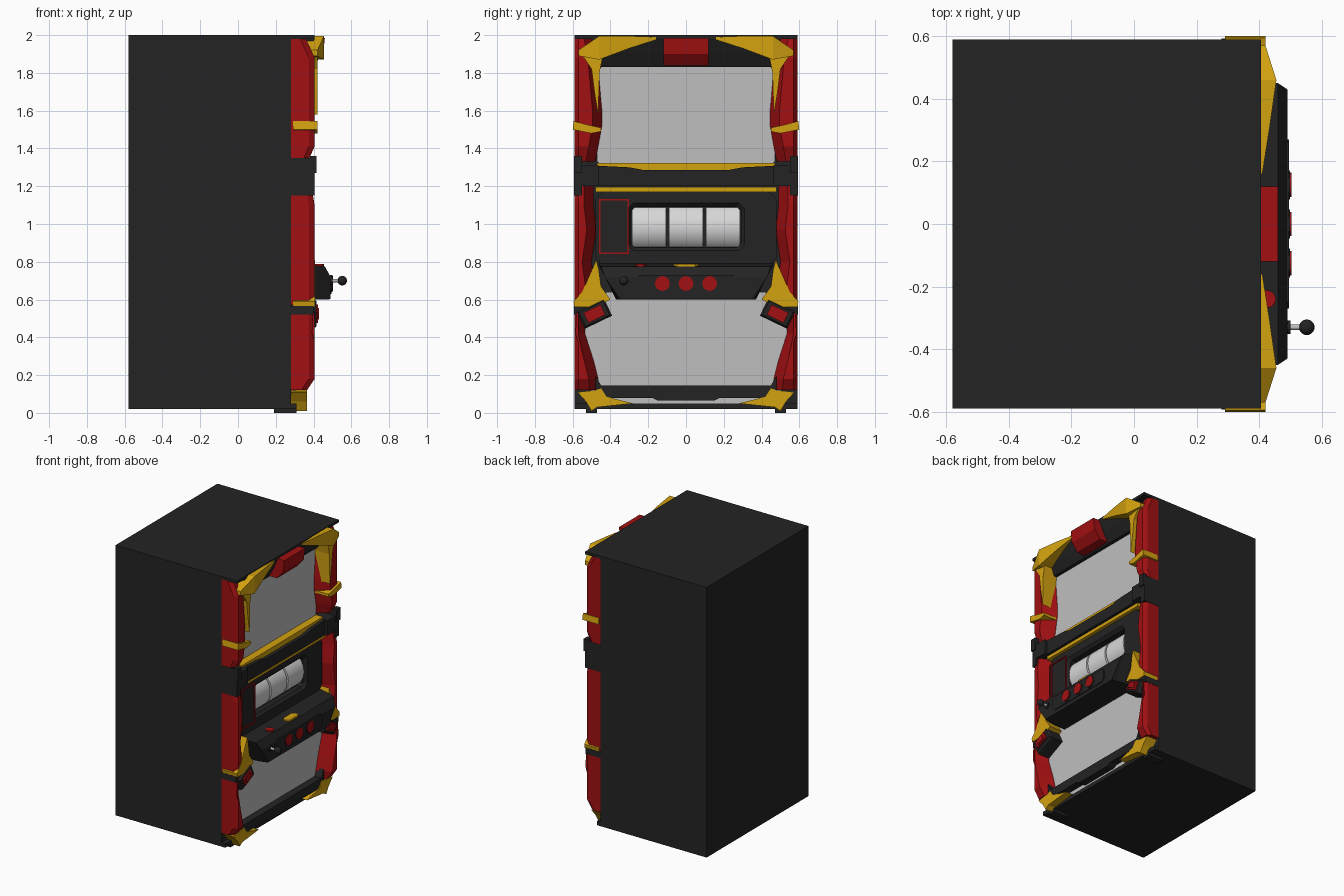
import bpy, bmesh, math

cube = bpy.data.objects.get("Cube")
if cube:
    bpy.data.objects.remove(cube)


def material(name, r, g, b):
    m = bpy.data.materials.new(name)
    m.use_nodes = True
    m.diffuse_color = (r, g, b, 1)
    m.node_tree.nodes["Principled BSDF"].inputs["Base Color"].default_value = (r, g, b, 1)
    return m


BLACK = material("black", .017, .017, .017)
RED = material("red", .36, .005, .006)
GOLD = material("gold", .65, .36, .005)
GREY = material("screen_grey", .52, .52, .52)
WHITE = material("reel_white", .68, .68, .68)


def finish(name, bm, mat, mirror=False):
    bmesh.ops.recalc_face_normals(bm, faces=bm.faces)
    me = bpy.data.meshes.new(name)
    bm.to_mesh(me)
    bm.free()
    me.materials.append(mat)
    ob = bpy.data.objects.new(name, me)
    bpy.context.collection.objects.link(ob)
    if mirror:
        mod = ob.modifiers.new("Mirror", 'MIRROR')
        mod.use_axis = (False, True, False)
        mod.use_mirror_merge = False
    return ob


def loft(name, loops, mat, mirror=False):
    """Skin a stack of equal-length point loops and cap both ends."""
    bm = bmesh.new()
    rings = [[bm.verts.new(p) for p in loop] for loop in loops]
    for a, b in zip(rings, rings[1:]):
        for i in range(len(a)):
            j = (i + 1) % len(a)
            bm.faces.new((a[i], a[j], b[j], b[i]))
    bm.faces.new(rings[0])
    bm.faces.new(rings[-1])
    return finish(name, bm, mat, mirror)


def plate(name, pts, x0, x1, mat, mirror=False):
    """Extrude a (y, z) outline along x."""
    return loft(name, [[(x, y, z) for y, z in pts] for x in (x0, x1)], mat, mirror)


def bar(name, pts, y0, y1, mat, mirror=False):
    """Extrude an (x, z) profile along y."""
    return loft(name, [[(x, y, z) for x, z in pts] for y in (y0, y1)], mat, mirror)


def rect(a0, a1, b0, b1, c=0):
    """Rectangle outline, with cut corners if c is given."""
    if not c:
        return [(a0, b0), (a1, b0), (a1, b1), (a0, b1)]
    return [(a0 + c, b0), (a1 - c, b0), (a1, b0 + c), (a1, b1 - c),
            (a1 - c, b1), (a0 + c, b1), (a0, b1 - c), (a0, b0 + c)]


def box(name, x0, x1, y0, y1, z0, z1, mat, mirror=False):
    return plate(name, rect(y0, y1, z0, z1), x0, x1, mat, mirror)


def at(x, pts):
    return [(x, y, z) for y, z in pts]


def disc(y, z, r, n=24):
    return [(y + r * math.cos(2 * math.pi * i / n), z + r * math.sin(2 * math.pi * i / n)) for i in range(n)]


# Cabinet, roof lip and feet
box("cabinet", -.58, .28, -.59, .59, .02, 2, BLACK)
box("roof_lip", .28, .405, -.59, .59, 1.98, 2, BLACK)
box("base_lip", .28, .31, -.59, .59, .02, .05, BLACK)
box("foot", .19, .31, .47, .53, 0, .02, BLACK, True)

# Header and its red lamp
bar("header", [(.28, 1.98), (.405, 1.98), (.37, 1.9), (.33, 1.83), (.28, 1.83)], -.5, .5, BLACK)
bar("header_lamp", [(.3, 1.985), (.46, 1.985), (.45, 1.9), (.40, 1.84), (.3, 1.84)], -.12, .12, RED)

# Screens
plate("upper_screen", rect(-.47, .47, 1.3, 1.84, .03), .28, .305, GREY)
plate("lower_screen", [(-.42, .64), (-.55, .46), (-.5, .1), (-.4, .05),
                       (.4, .05), (.5, .1), (.55, .46), (.42, .64)], .28, .305, GREY)


# Red side posts, swept up z with a changing inner edge and front
def post(name, sections):
    loft(name, [[(.28, .59, z), (front - .03, .59, z), (front, .57, z),
                 (front, inner + .05, z), (.31, inner, z), (.28, inner, z)]
                for z, inner, front in sections], RED, True)


post("upper_post", [(1.33, .48, .37), (1.41, .465, .405), (1.52, .445, .405),
                    (1.6, .445, .405), (1.88, .47, .405), (1.98, .49, .36)])
post("middle_post", [(.57, .47, .405), (.8, .5, .405), (.97, .475, .405), (1.1, .49, .405), (1.2, .49, .39)])
post("lower_post", [(.12, .46, .365), (.18, .465, .405), (.28, .49, .405), (.42, .535, .405), (.53, .53, .405)])

# Gold bands around the upper posts
plate("post_band", [(.595, 1.545), (.6, 1.50), (.5, 1.48), (.45, 1.49), (.45, 1.51), (.52, 1.525)],
      .29, .42, GOLD, True)

# Gold upper corner brackets
loft("upper_corner", [[(x, y, z) for x, z in rect(.34, front, low, top)]
                      for y, front, low, top in ((.16, .41, 1.975, 1.99), (.30, .432, 1.93, 1.995),
                                                 (.46, .455, 1.87, 1.995), (.57, .42, 1.89, 1.92))], GOLD, True)
plate("upper_corner_arm", [(.44, 1.89), (.56, 1.91), (.5, 1.82), (.485, 1.7), (.465, 1.58), (.458, 1.8)],
      .3, .42, GOLD, True)

# Middle crossbar, its end clamps and gold trims
plate("crossbar", [(-.5, 1.2), (.5, 1.2), (.5, 1.31), (.3, 1.3), (.22, 1.285),
                   (-.22, 1.285), (-.3, 1.3), (-.5, 1.31)], .28, .385, BLACK)
plate("crossbar_clamp", [(.46, 1.2), (.55, 1.2), (.55, 1.15), (.592, 1.15), (.592, 1.35),
                         (.56, 1.35), (.55, 1.31), (.46, 1.31)], .28, .405, BLACK, True)
box("clamp_hook", .38, .415, .55, .592, 1.27, 1.36, BLACK, True)
box("upper_trim", .28, .36, -.47, .47, 1.285, 1.322, GOLD)
box("lower_trim", .28, .37, -.48, .48, 1.17, 1.195, GOLD)

# Reel panel with a recessed window
outer = rect(-.48, .48, .77, 1.18, .05)
window = rect(-.29, .29, .875, 1.09, .02)
loft("reel_panel", [at(.27, outer), at(.345, outer), at(.345, rect(-.31, .31, .86, 1.11, .03)),
                    at(.325, window), at(.285, window)], BLACK)
for i, y in enumerate((-.195, 0, .195)):
    ring = disc(.2, .983, .135, 40)
    reel = bar("reel_%d" % (i + 1), ring, y - .09, y + .09, WHITE)
    for p in reel.data.polygons:
        p.use_smooth = len(p.vertices) == 4

# Red outlined card panel
for y in (-.456, -.306):
    box("card_frame_side", .345, .352, y - .004, y + .004, .84, 1.132, RED)
for z in (.844, 1.128):
    box("card_frame_edge", .345, .352, -.46, -.302, z - .004, z + .004, RED)

# Button deck
def deck(low, high, bottom, top):
    return [(-low, bottom), (low, bottom), (high, top), (-high, top)]


loft("button_deck", [at(.28, deck(.37, .46, .6, .8)), at(.4, deck(.37, .46, .6, .782)),
                     at(.46, deck(.36, .45, .6, .775)), at(.49, deck(.35, .43, .602, .72))], BLACK)
plate("button_plate", rect(-.27, .27, .63, .73, .02), .488, .496, BLACK)
for y in (-.125, 0, .125):
    plate("button_rim", disc(y, .685, .046), .488, .499, BLACK)
    plate("front_button", disc(y, .685, .039), .495, .504, RED)
loft("deck_badge", [[(x, y, z) for x, y in rect(.4, .455, -.065, .065, .018)] for z in (.77, .788)], GOLD)
loft("deck_button", [[(x, y, z) for x, y in disc(.425, -.24, .028)] for z in (.77, .787)], RED)

# Lever
plate("lever_collar", disc(-.33, .7, .022), .485, .5, BLACK)
plate("lever_stick", disc(-.33, .7, .009, 12), .48, .54, GREY)
bm = bmesh.new()
bmesh.ops.create_uvsphere(bm, u_segments=20, v_segments=12, radius=.025)
bmesh.ops.translate(bm, verts=bm.verts, vec=(.552, -.33, .7))
for f in bm.faces:
    f.smooth = True
finish("lever_ball", bm, BLACK)

# Gold brackets and tilted button pods beside the deck
plate("deck_bracket", [(.59, .56), (.595, .59), (.55, .64), (.475, .81), (.462, .76),
                       (.45, .67), (.40, .6), (.48, .56)], .29, .408, GOLD, True)


def tilted(w, h):
    c, s = math.cos(-.45), math.sin(-.45)
    return [(.485 + a * c - b * s, .525 + a * s + b * c) for a, b in rect(-w, w, -h, h)]


loft("side_pod", [at(.28, tilted(.08, .05)), at(.40, tilted(.08, .05)), at(.415, tilted(.07, .04))], BLACK, True)
plate("side_button", tilted(.05, .03), .41, .424, RED, True)
plate("side_button_cap", tilted(.03, .02), .42, .43, RED, True)
box("pod_strap", .28, .4, .55, .592, .52, .565, BLACK, True)

# Bottom rail and gold lower corners
plate("bottom_rail", [(-.48, .2), (-.48, .08), (-.18, .08), (-.15, .065), (.15, .065), (.18, .08),
                      (.48, .08), (.48, .2), (.45, .145), (-.45, .145)], .28, .36, BLACK)
plate("lower_corner", [(.28, .05), (.42, .085), (.45, .13), (.48, .12), (.575, .11),
                       (.53, .06), (.50, .01), (.47, .03)], .28, .365, GOLD, True)
